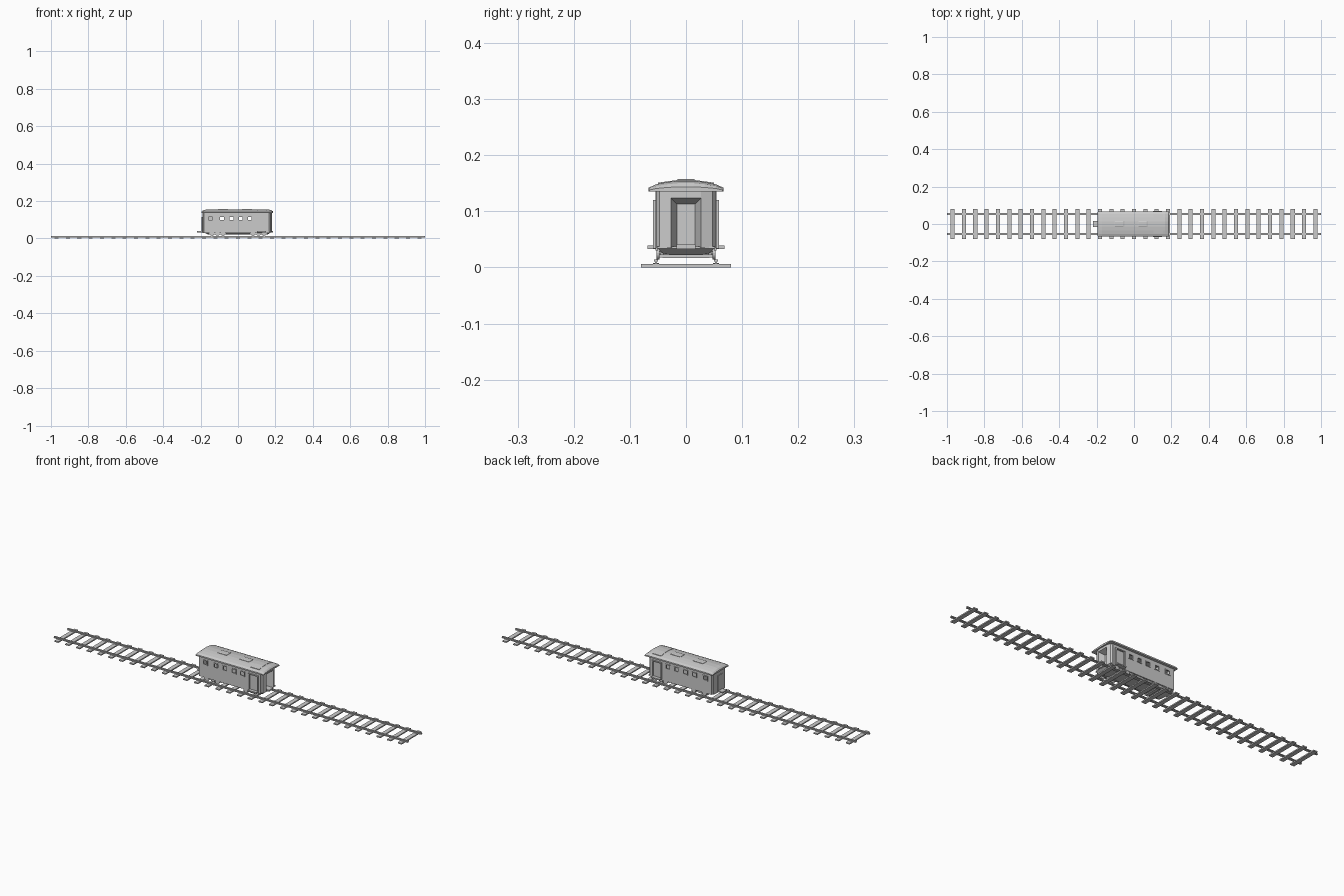
import bpy, bmesh, math
from mathutils import Matrix

if "Cube" in bpy.data.objects:
    bpy.data.objects.remove(bpy.data.objects["Cube"])


def finish(name, bm):
    bmesh.ops.recalc_face_normals(bm, faces=bm.faces)
    me = bpy.data.meshes.new(name)
    bm.to_mesh(me)
    bm.free()
    ob = bpy.data.objects.new(name, me)
    bpy.context.collection.objects.link(ob)
    return ob


def add_box(bm, x0, x1, y0, y1, z0, z1):
    m = Matrix.Translation(((x0 + x1) / 2, (y0 + y1) / 2, (z0 + z1) / 2))
    m = m @ Matrix.Diagonal((abs(x1 - x0), abs(y1 - y0), abs(z1 - z0), 1))
    bmesh.ops.create_cube(bm, size=1, matrix=m)


def boxes(name, items, mirror=False):
    bm = bmesh.new()
    for x0, x1, y0, y1, z0, z1 in items:
        add_box(bm, x0, x1, y0, y1, z0, z1)
        if mirror:
            add_box(bm, x0, x1, -y1, -y0, z0, z1)
    return finish(name, bm)


def loft(name, rings, cap=True):
    bm = bmesh.new()
    loops = [[bm.verts.new(p) for p in r] for r in rings]
    n = len(loops[0])
    for a, b in zip(loops, loops[1:]):
        for i in range(n):
            j = (i + 1) % n
            bm.faces.new((a[i], a[j], b[j], b[i]))
    if cap:
        bm.faces.new(loops[0])
        bm.faces.new(loops[-1])
    return finish(name, bm)


def prism(name, plan, z0, z1):
    return loft(name, [[(x, y, z) for x, y in plan] for z in (z0, z1)])


# Track: ties and rails with a wide foot and narrow head
N = 33
step = 2 / N
boxes("track_ties", [(-1 + step * (i + .5) - .011, -1 + step * (i + .5) + .011, -.08, .08, 0, .006)
                     for i in range(N)])
boxes("rails", [(-1, 1, .048, .059, .006, .008), (-1, 1, .052, .055, .008, .011),
                (-1, 1, .050, .057, .011, .014)], mirror=True)

# Side walls built round the window and door openings
windows = [-.147, -.085, -.035, .015, .063]
W, ZB, ZT = .012, .096, .118
X0, X1, YO, YI = -.182, .166, .054, .050
DX0, DX1 = .102, .150
edges = [X0]
for w in windows:
    edges += [w - W, w + W]
edges += [DX0, DX1, X1]
wall = [(X0, DX0, YI, YO, .030, ZB), (DX1, X1, YI, YO, .030, ZB), (X0, X1, YI, YO, ZT, .137)]
wall += [(edges[i], edges[i + 1], YI, YO, ZB, ZT) for i in range(0, len(edges), 2)]
boxes("side_walls", wall, mirror=True)

# Window frames
frames = []
for w in windows:
    frames += [(w - W - .002, w - W + .002, YI, .056, ZB - .002, ZT + .002),
               (w + W - .002, w + W + .002, YI, .056, ZB - .002, ZT + .002),
               (w - W, w + W, YI, .056, ZB - .002, ZB + .002),
               (w - W, w + W, YI, .056, ZT - .002, ZT + .002)]
boxes("window_frames", frames, mirror=True)

# Side doors with raised frames and a boarding step
boxes("side_doors", [(DX0, DX1, .049, .052, .034, ZT)], mirror=True)
boxes("door_frames", [(DX0 - .004, DX0 + .002, YI, .059, .034, ZT),
                      (DX1 - .002, DX1 + .004, YI, .059, .034, ZT),
                      (DX0 - .004, DX1 + .004, YI, .059, ZT - .003, ZT + .002)], mirror=True)
boxes("door_steps", [(DX0, DX1, .045, .069, .033, .039)], mirror=True)

# Front end: angled corner panels and a tapering entrance recess
for s, side in ((1, "left"), (-1, "right")):
    prism("front_corner_" + side, [(.164, .054 * s), (.174, .047 * s), (.181, .027 * s),
                                   (.177, .027 * s), (.170, .044 * s), (.162, .050 * s)], .035, .137)


def rect(x, w, z0, z1):
    return [(x, -w, z0), (x, w, z0), (x, w, z1), (x, -w, z1)]


loft("entrance_recess", [rect(.181, .027, .036, .124), rect(.150, .016, .036, .113)], cap=False)
boxes("end_lintel", [(.176, .181, -.027, .027, .124, .137)])
boxes("end_door", [(.147, .151, -.016, .016, .036, .113)])
boxes("end_threshold", [(.150, .187, -.017, .017, .033, .041)])

# Rear end wall with angled corners, door and platform
prism("rear_wall", [(-.180, .054), (-.188, .046), (-.191, .027), (-.191, -.027), (-.188, -.046),
                    (-.180, -.054), (-.177, -.050), (-.177, .050)], .030, .137)
boxes("rear_door", [(-.194, -.190, -.018, .018, .038, .116)])
boxes("rear_platform", [(-.219, -.180, -.017, .017, .033, .039)])

# Floor, tapered underframe and interior partition
boxes("floor", [(-.182, .176, -.052, .052, .033, .037)])
loft("underframe", [[(x0, -w, z), (x1, -w, z), (x1, w, z), (x0, w, z)] for x0, x1, w, z in
                    ((-.186, .178, .050, .034), (-.170, .166, .043, .026), (-.160, .160, .028, .022))])
boxes("partition", [(-.178, -.117, -.002, .002, .037, .136), (-.119, -.116, 0, .050, .037, .136)])

# Roof: low arched section with drooping ends
half = [(.067, .135), (.067, .142), (.054, .148), (.034, .152), (.014, .1545)]


def roof_ring(x, k, kw):
    pts = half + [(-y, z) for y, z in reversed(half)]
    return [(x, y * kw, .135 + (z - .135) * k) for y, z in pts]


loft("roof", [roof_ring(*s) for s in ((-.195, .45, .97), (-.188, .78, 1), (-.172, 1, 1),
                                     (.165, 1, 1), (.181, .78, 1), (.188, .45, .97))])

# Roof vents: low tapered boxes, and a curved roof panel over the doors
for i, x in enumerate((-.08, .047)):
    loft("roof_vent_%d" % (i + 1), [[(x - a, -b, z), (x + a, -b, z), (x + a, b, z), (x - a, b, z)]
                                    for a, b, z in ((.028, .017, .150), (.028, .017, .156), (.021, .012, .158))])
panel = [(.050, .147), (.050, .151), (.034, .1535), (.014, .156)]
panel += [(-y, z) for y, z in reversed(panel)]
loft("roof_panel", [[(x, y, z) for y, z in panel] for x in (.105, .155)])

# Bogies: side frames, bolster, axles and wheels
for x, name in ((-.11, "rear"), (.11, "front")):
    boxes(name + "_bogie_frame", [(x - .046, x + .046, .040, .045, .022, .030),
                                  (x - .010, x + .010, .038, .047, .018, .032)], mirror=True)
    boxes(name + "_bogie_bolster", [(x - .008, x + .008, -.042, .042, .017, .030)])
    bm = bmesh.new()
    for dx in (-.03, .03):
        for y, r, d in ((.050, .012, .005), (-.050, .012, .005), (0, .003, .10)):
            m = Matrix.Translation((x + dx, y, .026)) @ Matrix.Rotation(math.pi / 2, 4, 'X')
            bmesh.ops.create_cone(bm, cap_ends=True, segments=16, radius1=r, radius2=r, depth=d, matrix=m)
    finish(name + "_wheels", bm)
